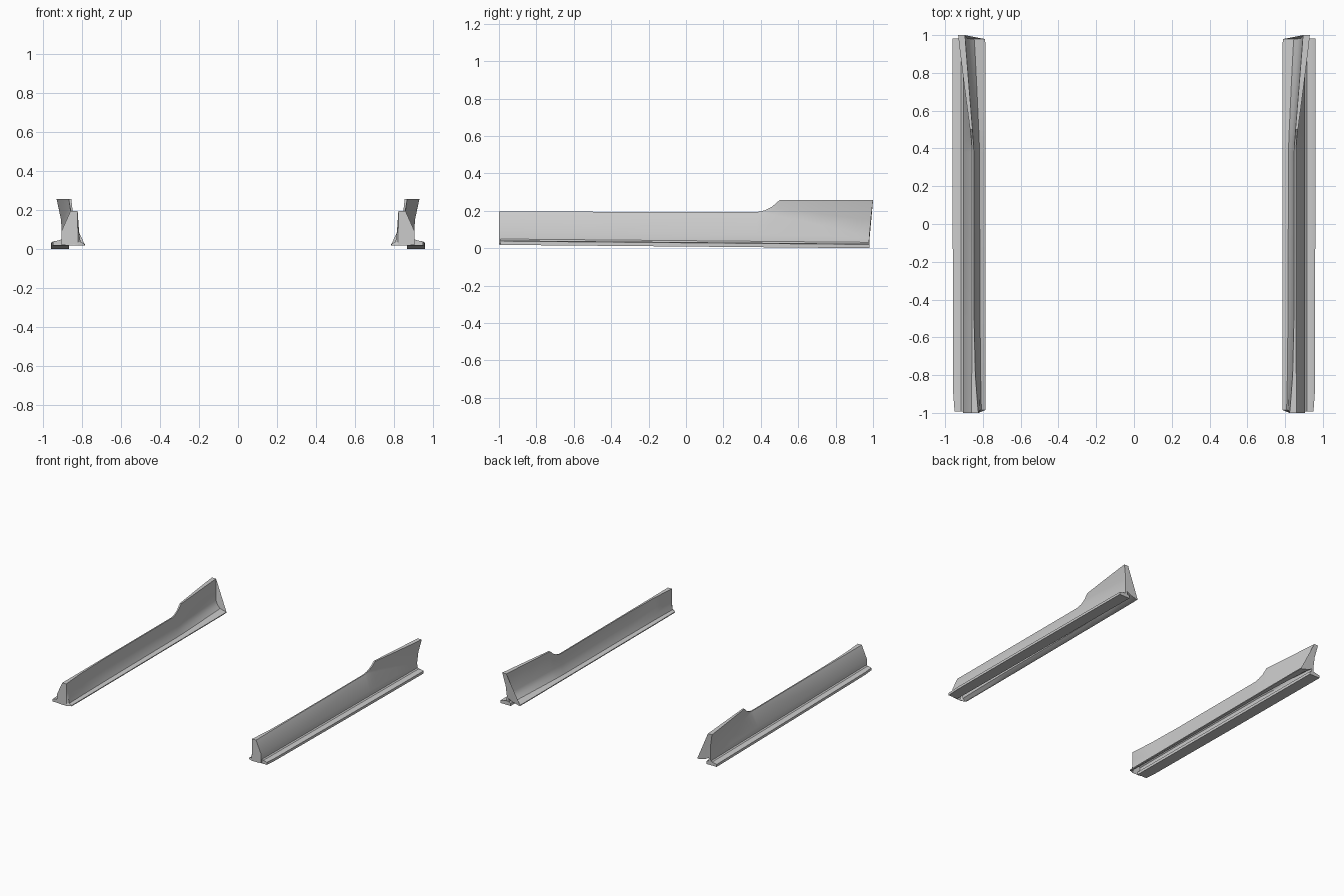
import bpy, bmesh


def loft(name, rings):
    """Skin closed rings, cap both ends, mirror to the other side of the car."""
    bm = bmesh.new()
    rows = [[bm.verts.new(p) for p in ring] for ring in rings]
    for a, b in zip(rows, rows[1:]):
        n = len(a)
        for i in range(n):
            j = (i + 1) % n
            bm.faces.new((a[i], a[j], b[j], b[i]))
    caps = [bm.faces.new(rows[0]), bm.faces.new(rows[-1])]
    bmesh.ops.triangulate(bm, faces=caps)
    bmesh.ops.recalc_face_normals(bm, faces=bm.faces)
    me = bpy.data.meshes.new(name)
    bm.to_mesh(me)
    bm.free()
    ob = bpy.data.objects.new(name, me)
    bpy.context.collection.objects.link(ob)
    ob.modifiers.new("Mirror", 'MIRROR')
    bpy.ops.object.select_all(action='DESELECT')
    ob.select_set(True)
    bpy.context.view_layer.objects.active = ob
    bpy.ops.object.shade_smooth_by_angle(angle=0.5)
    return ob


# Skirt stations: y, outer top x, inner top x, top z, crease (x, z),
# inner waist (x, z), inner foot x, flange x, groove height
stations = [
    (-1.00, .860, .823, .195, .862, .191, .823, .100, .823, .822, .028),
    (-.985, .860, .826, .195, .862, .191, .818, .120, .808, .787, .110),
    (-.80, .859, .840, .195, .861, .191, .829, .120, .812, .786, .110),
    (-.50, .858, .847, .195, .860, .191, .836, .110, .815, .786, .110),
    (.38, .857, .848, .193, .859, .190, .840, .105, .818, .786, .100),
    (.42, .859, .849, .202, .862, .186, .842, .105, .819, .786, .098),
    (.46, .863, .852, .222, .865, .179, .845, .105, .820, .786, .095),
    (.50, .868, .855, .257, .868, .171, .848, .105, .822, .786, .092),
    (.72, .897, .873, .257, .884, .125, .865, .100, .832, .786, .075),
    (.92, .922, .889, .257, .900, .078, .880, .095, .842, .786, .060),
    (1.00, .931, .895, .257, .903, .070, .884, .095, .846, .788, .055),
]


def section(s):
    y, xo, xi, zt, cx, cz, wx, wz, fx, gx, gz = s
    t = (y + 1) / 2
    dz = .095 - .03 * t                      # height of the lower crease
    pts = [(.906, .022), (.905, dz)]
    if y > .9:
        pts[1] = (.905, .055)
    mid = (cx * .55 + xo * .45 - .012 * max(0, y - .45), cz * .55 + zt * .45)
    pts += [(cx, cz), mid, (xo, zt), (xi, zt), (wx, wz),
            (wx * .6 + fx * .4, wz * .45 + .02), (fx, .038), (gx, .027), (gx, .02)]
    pts += [(gx + .012, .02), (fx + .012, min(gz, .036)), (wx + .008, gz),
            (.885, gz * .7), (.885, .022)]
    end = (lambda z: .978 + .022 * (z / .257) ** 1.5) if y == 1 else (lambda z: y)
    return [(x, end(z), z) for x, z in pts]


loft("side_skirt_panel", [section(s) for s in stations])

# Flat lip running under the outer edge, dropping slightly to the rear
lip = []
for y, zb, x in ((-.992, .018, .950), (-.9, .017, .957), (.0, .009, .960), (.982, 0, .960)):
    lip.append([(x, y, zb), (x, y, zb + .02), (x - .015, y, zb + .024),
                (.915, y, zb + .024), (.905, y, zb + .032),
                (.868, y, zb + .022), (.868, y, zb)])
loft("skirt_lip", lip)
